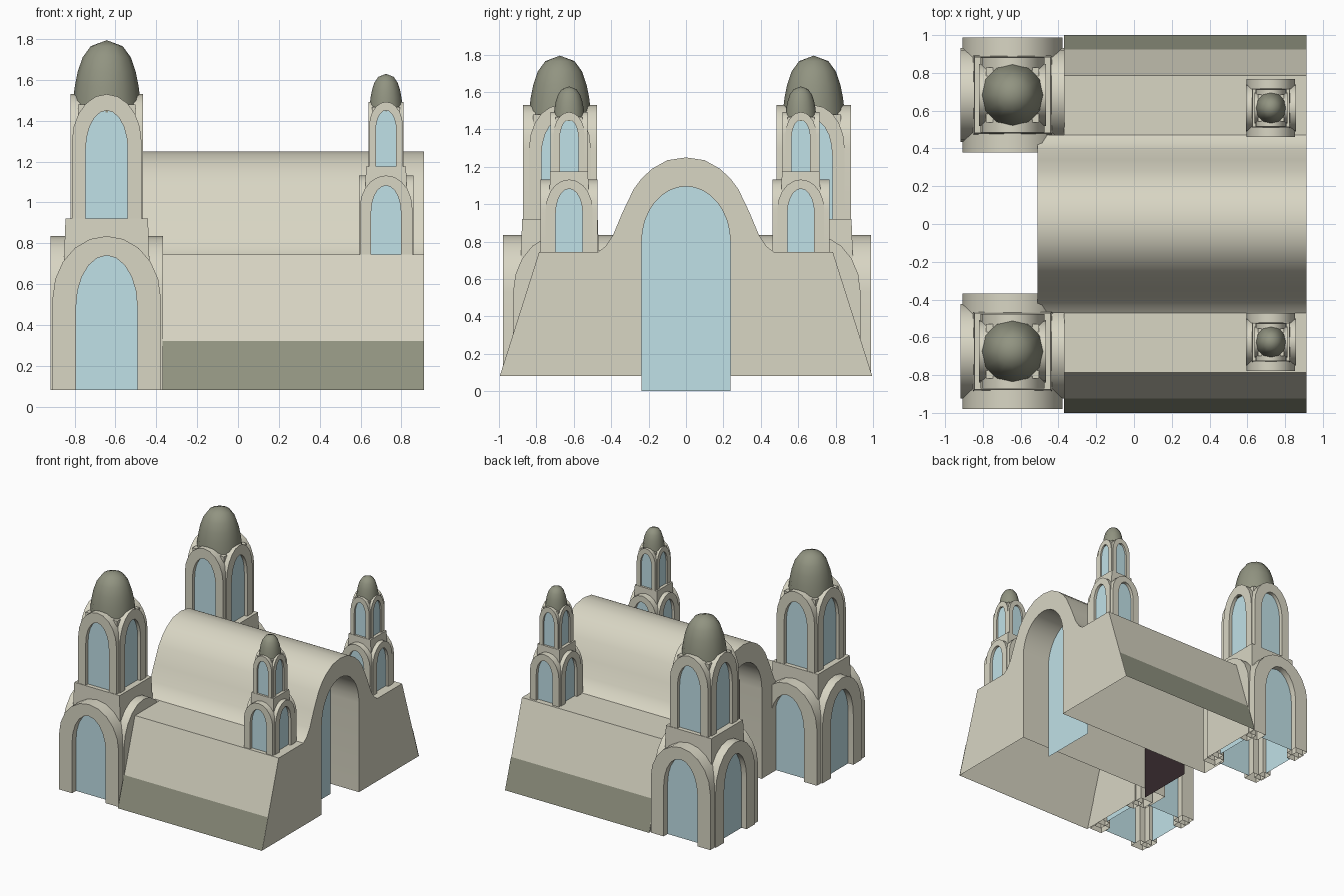
import bpy, bmesh, math

if "Cube" in bpy.data.objects:
    bpy.data.objects.remove(bpy.data.objects["Cube"])


def mat(name, rgb):
    m = bpy.data.materials.new(name)
    m.diffuse_color = (*rgb, 1)
    m.use_nodes = True
    m.node_tree.nodes["Principled BSDF"].inputs["Base Color"].default_value = m.diffuse_color
    return m


STONE = mat("pale_stone", (0.69, 0.67, 0.55))
GLASS = mat("blue_glass", (0.53, 0.75, 0.80))
OLIVE = mat("dark_olive", (0.285, 0.295, 0.22))
DOOR = mat("dark_door", (0.034, 0.021, 0.024))


def make_mesh(name, bm, material, smooth=35, drop=None):
    """Orient the closed shell, then drop unwanted faces so it is an open shell."""
    bmesh.ops.recalc_face_normals(bm, faces=bm.faces)
    if drop:
        bm.normal_update()
        bmesh.ops.delete(bm, geom=[f for f in bm.faces if drop(f)], context="FACES")
    me = bpy.data.meshes.new(name)
    bm.to_mesh(me)
    bm.free()
    me.materials.append(material)
    if smooth:
        me.shade_smooth()
        me.set_sharp_from_angle(angle=math.radians(smooth))
    return me


def place(name, me, loc=(0, 0, 0), scale=(1, 1, 1)):
    ob = bpy.data.objects.new(name, me)
    ob.location, ob.scale = loc, scale
    bpy.context.collection.objects.link(ob)
    return ob


def arch(w, z0, spring, top, n=10):
    """Open arch outline from one foot to the other: n + 3 points."""
    arc = [(w * math.cos(math.pi * i / n),
            spring + (top - spring) * math.sin(math.pi * i / n)) for i in range(n + 1)]
    return [(w, z0)] + arc + [(-w, z0)]


def prism(bm, outer, axis, d0, d1, inner=None):
    """Extrude a profile along x or y; with an inner outline it is a U-shaped frame."""
    def ring(pts, d):
        return [bm.verts.new((d, u, z) if axis == "x" else (u, d, z)) for u, z in pts]
    a, b = ring(outer, d0), ring(outer, d1)
    n = len(outer)
    if inner is None:
        bm.faces.new(a)
        bm.faces.new(b)
        for i in range(n):
            j = (i + 1) % n
            bm.faces.new((a[i], a[j], b[j], b[i]))
        return
    c, d = ring(inner, d0), ring(inner, d1)
    for i in range(n - 1):
        for p, q in ((a, b), (c, d), (a, c), (b, d)):
            bm.faces.new((p[i], p[i + 1], q[i + 1], q[i]))
    for i in (0, n - 1):
        bm.faces.new((a[i], b[i], d[i], c[i]))


def block(bm, lo, hi):
    """Tapered box; lo and hi are (half x, half y, z)."""
    r = [[bm.verts.new((sx * h[0], sy * h[1], h[2]))
          for sx, sy in ((-1, -1), (1, -1), (1, 1), (-1, 1))] for h in (lo, hi)]
    bm.faces.new(r[0])
    bm.faces.new(r[1])
    for i in range(4):
        j = (i + 1) % 4
        bm.faces.new((r[0][i], r[0][j], r[1][j], r[1][i]))


def is_foot(f):
    return f.normal.z < -0.99 and f.calc_center_median().z < 0.1


def is_hidden(f):
    """Open undersides, and walls buried where the vault meets the wings."""
    c = f.calc_center_median()
    return is_foot(f) or (abs(abs(c.y) - 0.47) < 0.002 and abs(f.normal.y) > 0.99)


# --- Central vault with flared eaves and a tunnel through it
half = [(0.47, 0.08), (0.47, 0.745), (0.43, 0.775), (0.39, 0.835), (0.34, 0.955),
        (0.28, 1.08), (0.235, 1.14), (0.18, 1.19), (0.10, 1.235), (0, 1.25)]
vault = half + [(-y, z) for y, z in reversed(half[:-1])]
opening = arch(0.237, 0.08, 0.80, 1.095, 16)
bm = bmesh.new()
prism(bm, vault, "x", -0.51, 0.912, opening)
place("vaulted_hall", make_mesh("vaulted_hall", bm, STONE, drop=is_hidden))

# --- Sloped side wings, open below, with a thin dark band along each foot
for s, side in ((1, "back"), (-1, "front")):
    bm = bmesh.new()
    wing = [(0.47, 0.08), (0.996, 0.08), (0.785, 0.745), (0.47, 0.745)]
    prism(bm, [(s * y, z) for y, z in wing], "x", -0.37, 0.912)
    place(side + "_wing", make_mesh("wing", bm, STONE, 0, is_hidden))
    bm = bmesh.new()
    band = [(0.996, 0.08), (1.0, 0.08), (0.924, 0.32), (0.920, 0.32)]
    prism(bm, [(s * y, z) for y, z in band], "x", -0.37, 0.912)
    place(side + "_foot_band",
          make_mesh("foot_band", bm, OLIVE, 0, lambda f: f.normal.y * s < 0.5))

# --- Recessed glass at one end of the tunnel, dark door at the other
for name, x, way, m in (("hall_window", 0.66, 1, GLASS), ("hall_door", -0.31, -1, DOOR)):
    bm = bmesh.new()
    prism(bm, arch(0.237, 0, 0.80, 1.095, 16), "x", x, x - way * 0.008)
    place(name, make_mesh(name, bm, m, 0, lambda f: f.normal.x * way < 0.5 or len(f.verts) < 5))

# --- Tower parts, modelled around the tower axis with the foot at z = 0
# storey: foot, outer spring/top, glass spring/top, then per axis:
# frame half-width, glass half-width, frame face, glass face, frame inner face
storeys = [
    (0.0, 0.45, 0.755, 0.41, 0.66,
     {"y": (0.265, 0.150, 0.305, 0.255, 0.20), "x": (0.25, 0.143, 0.275, 0.23, 0.20)}),
    (0.84, 1.22, 1.45, 1.18, 1.37,
     {"y": (0.17, 0.103, 0.198, 0.168, 0.13), "x": (0.165, 0.099, 0.178, 0.152, 0.13)}),
]
frames, panes = bmesh.new(), bmesh.new()
for z0, so, to, si, ti, sides in storeys:
    for axis, (w, g, face, pane, back) in sides.items():
        for s in (1, -1):
            prism(frames, arch(w, z0, so, to), axis, s * back, s * face,
                  arch(g, z0, si, ti))
        prism(panes, arch(g, z0, si, ti), axis, -pane, pane)
frame_mesh = make_mesh("tower_arches", frames, STONE, drop=is_foot)
pane_mesh = make_mesh("tower_windows", panes, GLASS, 0, lambda f: len(f.verts) < 5)

core = bmesh.new()
block(core, (0.213, 0.213, 0.52), (0.202, 0.202, 0.84))
block(core, (0.14, 0.145, 0.84), (0.14, 0.145, 1.40))
core_mesh = make_mesh("tower_core", core, STONE, 0, lambda f: f.normal.z < -0.9)

# --- Dome, a faceted lathe
dome = bmesh.new()
SEG = 12
rings = [[dome.verts.new((r * math.cos(2 * math.pi * i / SEG),
                          r * math.sin(2 * math.pi * i / SEG), z)) for i in range(SEG)]
         for r, z in ((0.170, 1.36), (0.165, 1.42), (0.156, 1.49), (0.142, 1.56),
                      (0.118, 1.63), (0.078, 1.685))]
tip = dome.verts.new((0, 0, 1.714))
dome.faces.new(rings[0])
for i in range(SEG):
    j = (i + 1) % SEG
    for p, q in zip(rings, rings[1:]):
        dome.faces.new((p[i], p[j], q[j], q[i]))
    dome.faces.new((rings[-1][i], rings[-1][j], tip))
dome_mesh = make_mesh("tower_dome", dome, OLIVE, 50)

# --- Two large corner towers and two small rooftop towers
for size, x, ys, z, scale in (("large", -0.643, (0.683, -0.674), 0.08, (1, 1, 1)),
                              ("small", 0.725, (0.614, -0.625), 0.74, (0.485, 0.50, 0.519))):
    for y, side in zip(ys, ("back", "front")):
        for part, me in (("arches", frame_mesh), ("windows", pane_mesh),
                         ("core", core_mesh), ("dome", dome_mesh)):
            place(f"{side}_{size}_tower_{part}", me, (x, y, z), scale)
